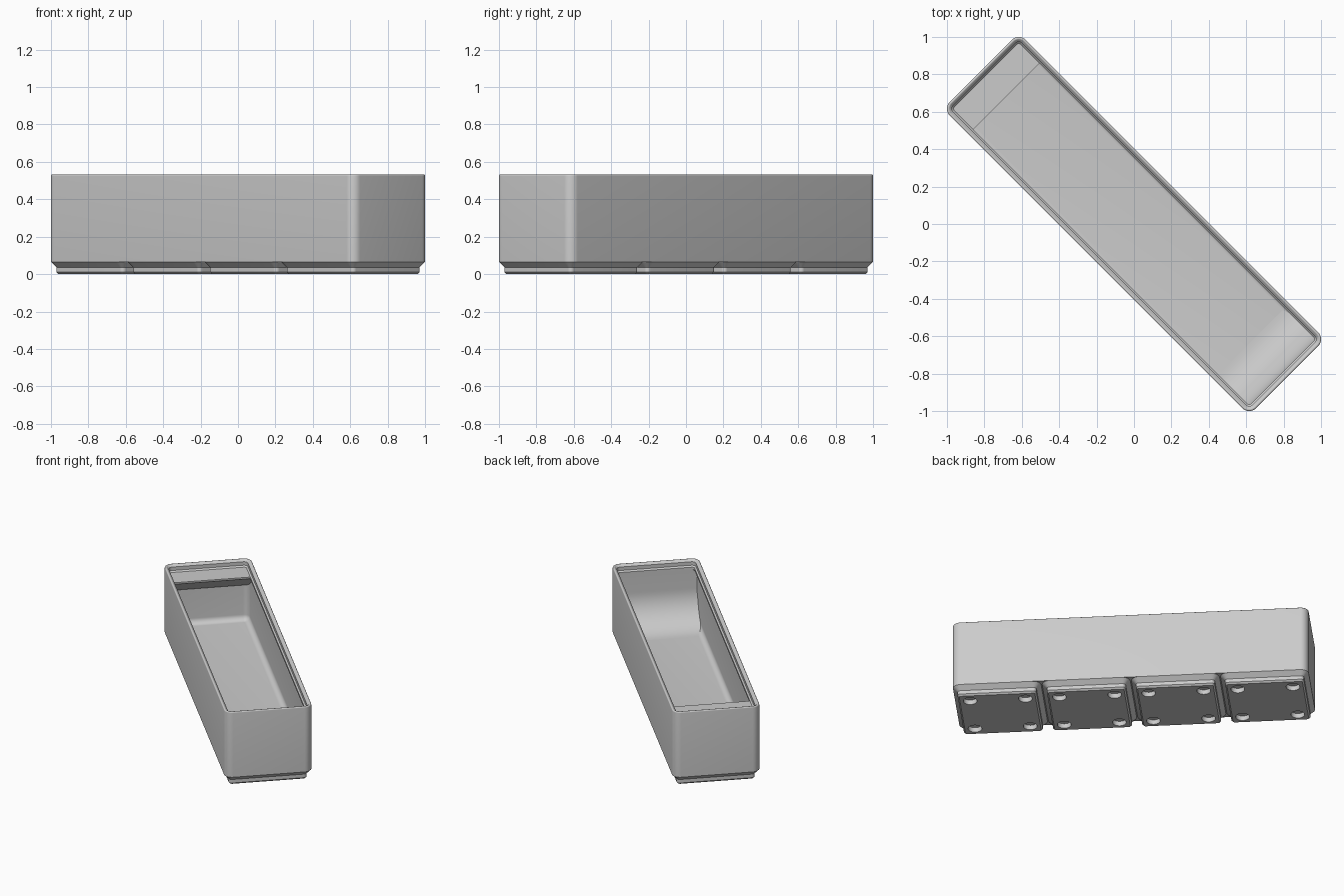
import bpy, bmesh, math
from mathutils import Matrix

cube = bpy.data.objects.get("Cube")
if cube:
    bpy.data.objects.remove(cube, do_unlink=True)

# Parts are drawn in millimetres along x, then scaled and turned to the diagonal
SCALE = 0.013824
PLACE = Matrix.Rotation(math.radians(-45), 4, 'Z') @ Matrix.Scale(SCALE, 4)
LENGTH, WIDTH, CELL, RADIUS = 167.5, 41.5, 42.0, 3.75
FLOOR, TOP, WALL, LIP = 7.0, 35.0, 0.95, 2.6

grey = bpy.data.materials.new("plain_grey")
grey.use_nodes = True
colour = (0.6, 0.6, 0.6, 1)
grey.diffuse_color = colour
grey.node_tree.nodes["Principled BSDF"].inputs["Base Color"].default_value = colour


def make_object(name, bm):
    bmesh.ops.recalc_face_normals(bm, faces=bm.faces)
    mesh = bpy.data.meshes.new(name)
    bm.to_mesh(mesh)
    bm.free()
    mesh.materials.append(grey)
    obj = bpy.data.objects.new(name, mesh)
    bpy.context.collection.objects.link(obj)
    return obj


def select(obj):
    bpy.ops.object.select_all(action='DESELECT')
    obj.select_set(True)
    bpy.context.view_layer.objects.active = obj


def finish(obj):
    obj.data.transform(PLACE)
    select(obj)
    bpy.ops.object.shade_smooth_by_angle(angle=math.radians(30))


def arc(cx, cz, r, start, end, steps):
    angles = [math.radians(start + (end - start) * i / steps) for i in range(steps + 1)]
    return [(cx + r * math.cos(a), cz + r * math.sin(a)) for a in angles]


def loft(name, length, width, profile, centre=0.0, steps=8):
    """Stack rounded rectangles; profile holds (inset, height) pairs."""
    bm = bmesh.new()
    rings = []
    for inset, z in profile:
        r = max(RADIUS - inset, 0.03)
        hx, hy = length / 2 - inset - r, width / 2 - inset - r
        ring = []
        for k, (sx, sy) in enumerate([(1, 1), (-1, 1), (-1, -1), (1, -1)]):
            for x, y in arc(sx * hx, sy * hy, r, 90 * k, 90 * k + 90, steps):
                ring.append(bm.verts.new((centre + x, y, z)))
        rings.append(ring)
    for a, b in zip(rings, rings[1:]):
        for i in range(len(a)):
            j = (i + 1) % len(a)
            bm.faces.new((a[i], a[j], b[j], b[i]))
    bm.faces.new(rings[0])
    bm.faces.new(rings[-1])
    return make_object(name, bm)


def prism(name, profile, half_width):
    """Extrude an (x, z) outline across the bin."""
    bm = bmesh.new()
    face = bm.faces.new([bm.verts.new((x, -half_width, z)) for x, z in profile])
    new = bmesh.ops.extrude_face_region(bm, geom=[face])["geom"]
    moved = [v for v in new if isinstance(v, bmesh.types.BMVert)]
    bmesh.ops.translate(bm, verts=moved, vec=(0, 2 * half_width, 0))
    return make_object(name, bm)


# Shell: outer wall, rounded rim, stacking lip, inner wall and filleted floor
fillet = RADIUS - WALL
shell_profile = [(0, 4.75)]
shell_profile += arc(0.6, 37.95, 0.6, 180, 45, 8)
shell_profile += [(1.9, 37.5), (1.9, 35.7), (LIP, TOP), (LIP, 33.8), (WALL, 32.15)]
shell_profile += arc(RADIUS, FLOOR + fillet, fillet, 180, 270, 8)
finish(loft("bin_shell", LENGTH, WIDTH, shell_profile))

# Four stepped feet, each with four round magnet holes
foot_profile = [(2.95, 0), (2.15, 0.8), (2.15, 2.6), (0, 4.75)]
for n in range(4):
    centre = (n - 1.5) * CELL
    foot = loft(f"foot_{n + 1}", WIDTH, WIDTH, foot_profile, centre)
    bm = bmesh.new()
    for sx in (-1, 1):
        for sy in (-1, 1):
            spot = Matrix.Translation((centre + 13 * sx, 13 * sy, 0))
            bmesh.ops.create_cone(bm, cap_ends=True, segments=32, radius1=3.25,
                                  radius2=3.25, depth=4.8, matrix=spot)
    cutter = make_object("hole_cutter", bm)
    cutter.hide_render = True
    cut = foot.modifiers.new("magnet_holes", 'BOOLEAN')
    cut.operation = 'DIFFERENCE'
    cut.solver = 'EXACT'
    cut.object = cutter
    select(foot)
    bpy.ops.object.modifier_apply(modifier=cut.name)
    bpy.data.objects.remove(cutter, do_unlink=True)
    finish(foot)

# Curved finger scoop at one end
face_x = LENGTH / 2 - LIP
bend = 17.0
scoop = [(82, 33.8), (face_x, 33.8)]
scoop += arc(face_x - bend, FLOOR + bend, bend, 0, -90, 16)
scoop += [(face_x - bend, 6.5), (82, 6.5)]
finish(prism("finger_scoop", scoop, 19.9))

# Label shelf with a sloping underside at the other end
edge = -69.8
drop = (82 + edge) * math.tan(math.radians(36))
shelf = [(-82, TOP), (edge, TOP), (edge, 34.2), (-82, 34.2 - drop)]
finish(prism("label_shelf", shelf, 19.9))
